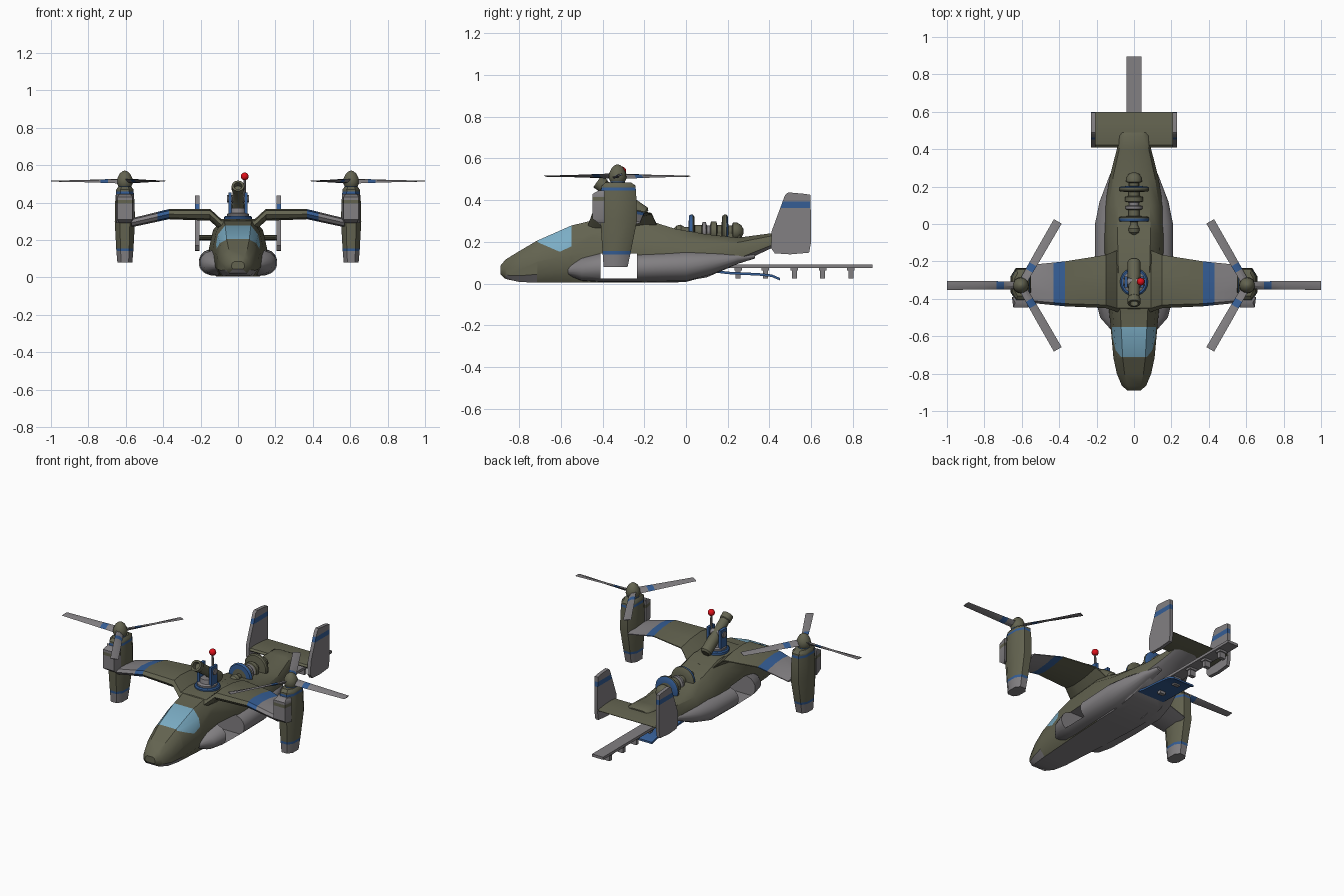
import bpy, bmesh, math
from mathutils import Vector as V, Matrix as M

if "Cube" in bpy.data.objects:
    bpy.data.objects.remove(bpy.data.objects["Cube"])

# Flat colours; every object carries the same slots
MATS = []
for n, c in (("olive", (.125, .125, .08)), ("grey", (.225, .215, .225)), ("blue", (.035, .11, .30)),
             ("glass blue", (.20, .42, .56)), ("red", (.75, .005, .01))):
    m = bpy.data.materials.new(n)
    m.diffuse_color = (*c, 1)
    m.use_nodes = True
    m.node_tree.nodes["Principled BSDF"].inputs["Base Color"].default_value = m.diffuse_color
    MATS.append(m)
OLIVE, GREY, BLUE, GLASS, RED = range(5)


def loft(name, rings, mat=OLIVE, mtx=M()):
    """Skin a list of equal-sized point rings and cap both ends."""
    bm = bmesh.new()
    rows = [[bm.verts.new(mtx @ V(p)) for p in r] for r in rings]
    n = len(rows[0])
    for a, b in zip(rows, rows[1:]):
        for i in range(n):
            bm.faces.new((a[i], a[(i + 1) % n], b[(i + 1) % n], b[i]))
    bm.faces.new(rows[0])
    bm.faces.new(rows[-1][::-1])
    bmesh.ops.recalc_face_normals(bm, faces=bm.faces)
    for f in bm.faces:
        f.material_index = mat
    me = bpy.data.meshes.new(name)
    bm.to_mesh(me)
    bm.free()
    for m in MATS:
        me.materials.append(m)
    ob = bpy.data.objects.new(name, me)
    bpy.context.collection.objects.link(ob)
    return ob


def paint(ob, mat, planes):
    """Cut along each (point, normal) plane, colour the faces in front of all of them."""
    bm = bmesh.new()
    bm.from_mesh(ob.data)
    for p, n in planes:
        bmesh.ops.bisect_plane(bm, geom=bm.verts[:] + bm.edges[:] + bm.faces[:], plane_co=p, plane_no=n)
    for f in bm.faces:
        c = f.calc_center_median()
        if all((c - V(p)).dot(V(n)) > 0 for p, n in planes):
            f.material_index = mat
    bm.to_mesh(ob.data)
    bm.free()


def band(ob, mat, axis, lo, hi):
    e = V([float(i == axis) for i in range(3)])
    paint(ob, mat, [(e * lo, e), (e * hi, -e)])


def box(name, x0, x1, y0, y1, z0, z1, mat):
    return loft(name, [[(x0, y0, z), (x1, y0, z), (x1, y1, z), (x0, y1, z)] for z in (z0, z1)], mat)


def lathe(name, prof, mat, mtx=M(), n=20):
    """Turn (radius, height) points about local z."""
    t = [2 * math.pi * i / n for i in range(n)]
    return loft(name, [[(r * math.cos(a), r * math.sin(a), z) for a in t] for r, z in prof], mat, mtx)


def aim(loc, d):
    return M.Translation(loc) @ V(d).to_track_quat('Z', 'Y').to_matrix().to_4x4()


# Fuselage: half width, bottom and top at each station
SEC = [(.72, 0), (1, .2), (1, .5), (.86, .82), (.55, 1)]
ST = [(-.89, .035, .045, .085), (-.865, .065, .022, .115), (-.80, .092, .008, .155), (-.715, .11, .004, .205),
      (-.55, .125, .004, .278), (-.45, .135, .004, .302), (-.2, .155, .004, .308), (-.05, .16, .004, .262),
      (.1, .155, .03, .236), (.25, .13, .095, .22), (.4, .092, .165, .24), (.47, .085, .19, .242), (.49, .07, .2, .232)]
fus = loft("fuselage", [[(s * a * w, y, b + (t - b) * h) for s, sec in ((1, SEC), (-1, SEC[::-1])) for a, h in sec]
                        for y, w, b, t in ST])
for f in fus.data.polygons:
    if f.normal.z < -.6:
        f.material_index = GREY

# Side sponsons: outer x, bottom and top at each station
SP = [(-.57, .12, .04, .085), (-.5, .182, .012, .125), (-.41, .205, .006, .148), (-.23, .21, .006, .145),
      (0, .21, .008, .158), (.12, .185, .04, .155), (.25, .135, .095, .148), (.33, .10, .12, .142)]
spons = []
for s in (-1, 1):
    rings = []
    for y, x, b, t in SP:
        c, h = (b + t) / 2, (t - b) / 2
        arc = [math.radians(a) for a in range(-90, 91, 20)]
        rings.append([(s * (.07 + (x - .07) * max(math.cos(a), 0) ** .6), y, c + h * math.sin(a)) for a in arc])
    spons.append(loft("side_sponson", rings, GREY))

# Door opening right through the hull
cut = box("door_cutter", -.3, .3, -.41, -.235, .025, .145, GREY)
cut.hide_render = True
for ob in [fus] + spons:
    mod = ob.modifiers.new("door", 'BOOLEAN')
    mod.operation, mod.solver, mod.object = 'DIFFERENCE', 'EXACT', cut
    bpy.context.view_layer.objects.active = ob
    bpy.ops.object.modifier_apply(modifier="door")
bpy.data.objects.remove(cut)

# Cockpit glazing
paint(fus, GLASS, [((0, -.55, 0), (0, -1, 0)), ((0, -.715, .2), (0, .05, .115)), ((0, -.6, .155), (0, -.025, .055)),
                   ((0, -.712, 0), (0, 1, 0))])

# Wing, rotor pods and rotors, one per side
AIR = [(0, 0), (.06, .7), (.3, 1), (.65, .75), (1, .1), (1, -.1), (.65, -.75), (.3, -1), (.06, -.7)]
WING = [(.0, .285, .03, -.47, -.13), (.09, .28, .032, -.47, -.14), (.15, .335, .032, -.45, -.165),
        (.37, .338, .027, -.44, -.20), (.57, .292, .024, -.42, -.22)]
POD = [(.08, .04, -.395, -.28), (.15, .046, -.40, -.265), (.3, .054, -.41, -.235), (.40, .052, -.41, -.237),
       (.47, .046, -.405, -.242), (.485, .035, -.385, -.265)]
for s in (-1, 1):
    wing = loft("wing", [[(s * x, a + u * (b - a), z + h * v) for u, v in AIR] for x, z, h, a, b in WING])
    lo, hi = sorted((s * .37, s * .43))
    band(wing, BLUE, 0, lo, hi)
    lo, hi = sorted((s * .43, s * .6))
    band(wing, GREY, 0, lo, hi)

    rings = []
    for z, h, a, b in POD:
        c, d, k = (a + b) / 2, (b - a) / 2, .5
        rings.append([(s * .605 + h * u, c + d * v, z) for u, v in
                      ((1, -k), (1, k), (k, 1), (-k, 1), (-1, k), (-1, -k), (-k, -1), (k, -1))])
    pod = loft("rotor_pod", rings)
    band(pod, GREY, 2, 0, .14)
    band(pod, BLUE, 2, .14, .155)
    band(pod, BLUE, 2, .445, .46)

    # Air intake on the front of the pod
    intake = loft("pod_intake", [[(s * .605 - w, y, z), (s * .605 + w, y, z), (s * .605 + .048, -.39, z),
                                  (s * .605 - .048, -.39, z)] for z, w, y in
                                 ((.29, .03, -.42), (.31, .04, -.447), (.43, .04, -.447), (.445, .03, -.42))], GREY)
    band(intake, OLIVE, 2, .395, .415)

    hub = M.Translation((s * .605, -.328, 0))
    lathe("rotor_neck", [(.035, .47), (.035, .5)], BLUE, hub)
    lathe("rotor_spinner", [(.036, .49), (.043, .505), (.04, .53), (.028, .555), (.012, .568), (.001, .571)], OLIVE, hub)
    for k in range(3):
        rings = []
        for r, w, t, p in ((.02, .024, .009, 32), (.2, .024, .006, 16), (.395, .024, .003, 5)):
            q = math.radians(p)
            rings.append([(r, u * math.cos(q) - v * math.sin(q), .515 + u * math.sin(q) + v * math.cos(q))
                          for u, v in ((-w, 0), (0, t), (w, 0), (0, -t))])
        blade = loft("rotor_blade", rings, GREY)
        band(blade, BLUE, 0, .09, .13)
        blade.data.transform(hub @ M.Scale(s, 4, (1, 0, 0)) @ M.Rotation(k * math.tau / 3, 4, 'Z'))
        if s < 0:
            blade.data.flip_normals()

    # Tail fin
    FIN = [(.408, .17), (.425, .145), (.5, .14), (.59, .148), (.6, .2), (.597, .425), (.57, .43), (.49, .437), (.475, .425),
           (.41, .25)]
    fin = loft("tail_fin", [[(s * .218 + d, y, z) for y, z in FIN] for d in (-.011, .011)], GREY)
    band(fin, BLUE, 2, .362, .393)

# Tailplane
loft("tailplane", [[(x, .41 + u * .19, .212 + .014 * v) for u, v in AIR] for x in (-.215, .215)])

# Connector plank with pegs, and loading ramp
box("rear_plank", -.039, .039, .1, .895, .075, .092, GREY)
for y in (.25, .38, .52, .655, .79):
    box("plank_peg", -.02, .02, y - .012, y + .012, .025, .076, GREY)
    box("plank_collar", -.026, .026, y - .018, y + .018, .062, .076, GREY)
loft("loading_ramp", [[(-w, y, z), (w, y, z), (w, y, z + .012), (-w, y, z + .012)] for y, z, w in
                      ((.1, .058, .1), (.2, .045, .09), (.35, .038, .085), (.41, .032, .08), (.45, .015, .075))], BLUE)

# Spool of discs along the spine
spool = lathe("spine_spool", [(.012, -.06), (.028, -.045), (.032, -.025), (.02, -.005), (.02, .012), (.076, .014), (.08, .022),
                              (.08, .034), (.07, .04), (.03, .042), (.03, .075), (.045, .08), (.045, .095), (.028, .1),
                              (.028, .115), (.048, .12), (.048, .145), (.03, .15), (.03, .17), (.074, .174), (.08, .182),
                              (.08, .195), (.072, .2), (.028, .203), (.028, .22), (.042, .225), (.042, .245), (.03, .265),
                              (.012, .275)], OLIVE, aim((0, 0, .25), (0, 1, 0)))
band(spool, BLUE, 1, .013, .03)
band(spool, GREY, 1, .08, .118)
band(spool, BLUE, 1, .195, .202)
box("spool_cradle", -.03, .03, -.01, .26, .2, .24, OLIVE)

# Roof turret with tilted barrel and lever
c = M.Translation((0, -.31, 0))
lathe("turret_ring", [(.075, .29), (.075, .322), (.068, .328)], BLUE, c)
lathe("turret_base", [(.06, .32), (.06, .338), (.045, .345), (.04, .37)], GREY, c)
for s in (-1, 1):
    box("turret_bracket", s * .043 - .009, s * .043 + .009, -.34, -.28, .325, .455, BLUE)
lathe("turret_pivot", [(.02, -.058), (.02, .058)], GREY, aim((0, -.31, .42), (1, 0, 0)), 14)
lathe("turret_barrel", [(.025, -.14), (.034, -.13), (.034, -.03), (.03, -.02), (.03, .1), (.034, .105), (.034, .14),
                        (.022, .14), (.02, .11)], OLIVE, aim((0, -.31, .41), (0, -.8, .55)))
lathe("lever_stick", [(.008, .4), (.006, .53)], GREY, M.Translation((.036, -.308, 0)), 10)
ball = [math.radians(a) for a in range(-89, 90, 22)] + [math.radians(89)]
lathe("lever_knob", [(.021 * math.cos(a), .54 + .021 * math.sin(a)) for a in ball], RED, M.Translation((.036, -.308, 0)))

# Smooth shading with kept edges
for ob in bpy.data.objects:
    ob.select_set(True)
bpy.context.view_layer.objects.active = fus
bpy.ops.object.shade_smooth_by_angle(angle=math.radians(35))
